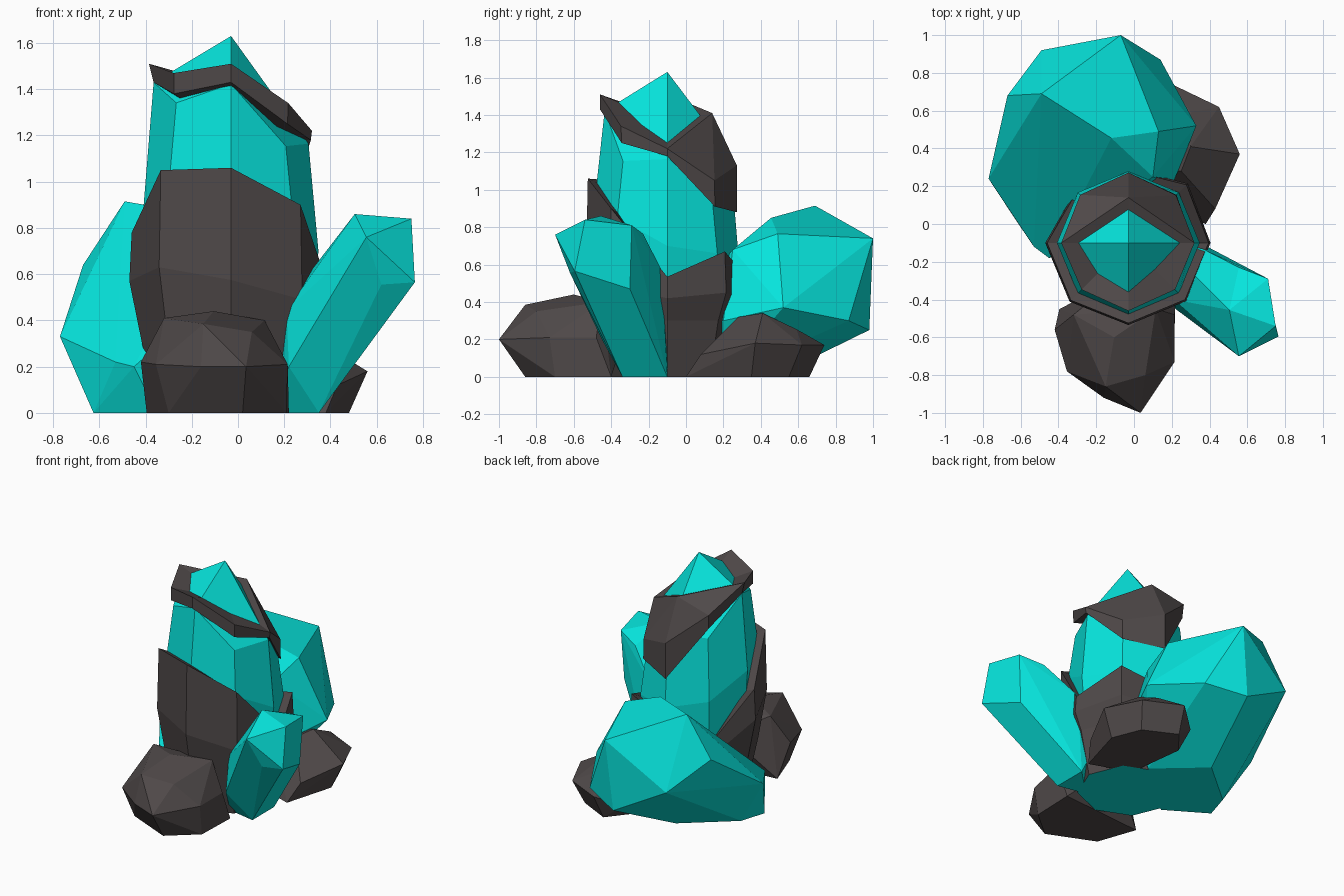
import bpy, bmesh, math

if "Cube" in bpy.data.objects:
    bpy.data.objects.remove(bpy.data.objects["Cube"])

def material(name, rgb):
    m = bpy.data.materials.new(name)
    m.diffuse_color = (*rgb, 1)
    m.use_nodes = True
    m.node_tree.nodes["Principled BSDF"].inputs["Base Color"].default_value = m.diffuse_color
    return m

TEAL = material("teal_crystal", (0.002, 0.78, 0.72))
ROCK = material("dark_rock", (0.078, 0.066, 0.066))
CX, CY = -0.03, -0.10            # axis of the central crystal

def finish(name, bm, mat):
    bmesh.ops.recalc_face_normals(bm, faces=bm.faces[:])
    me = bpy.data.meshes.new(name)
    bm.to_mesh(me)
    bm.free()
    me.materials.append(mat)
    ob = bpy.data.objects.new(name, me)
    bpy.context.collection.objects.link(ob)
    return ob

def hull(name, pts, mat):
    """Faceted stone: convex hull of a few corner points, near-flat facets merged."""
    bm = bmesh.new()
    for p in pts:
        bm.verts.new(p)
    res = bmesh.ops.convex_hull(bm, input=bm.verts[:])
    junk = [v for v in res["geom_interior"] if isinstance(v, bmesh.types.BMVert)]
    bmesh.ops.delete(bm, geom=junk, context='VERTS')
    bmesh.ops.dissolve_limit(bm, angle_limit=math.radians(8),
                             verts=bm.verts[:], edges=bm.edges[:])
    return finish(name, bm, mat)

def octagon(r, heights):
    """Eight points: right, back right, back, back left, left, front left, front, front right."""
    out = []
    for i in range(8):
        a = i * math.pi / 4
        z = heights[i] if isinstance(heights, list) else heights
        ri = r[i] if isinstance(r, list) else r
        out.append((CX + ri * math.cos(a), CY + ri * math.sin(a), z))
    return out

def loft(bm, rings):
    """Join octagon rings by quads and cap the first ring."""
    vs = [[bm.verts.new(p) for p in ring] for ring in rings]
    for a, b in zip(vs, vs[1:]):
        for i in range(8):
            j = (i + 1) % 8
            bm.faces.new((a[i], a[j], b[j], b[i]))
    bm.faces.new(vs[0][::-1])
    return vs

# central crystal: octagonal shaft with a lopsided four-sided tip
def tip_z(p):
    dx, dy = p[0] - CX, p[1] - CY
    return 1.63 - (1.39 * dx if dx > 0 else -0.60 * dx) - (1.32 * dy if dy > 0 else -0.62 * dy)

bm = bmesh.new()
shoulder = [(x, y, tip_z((x, y))) for x, y, _ in octagon(0.335, 0)]
waist = [0.70, 0.66, 0.68, 0.75, 0.90, 1.0, 1.03, 0.85]
vs = loft(bm, [octagon(0.32, 0), octagon(0.378, waist), shoulder])
apex = bm.verts.new((CX, CY, 1.63))
top = vs[-1]
for i in range(0, 8, 2):
    bm.faces.new((top[i], top[i + 1], top[(i + 2) % 8], apex))
finish("central_crystal", bm, TEAL)

# rock sleeve around the shaft with an uneven rim, low at the back
bm = bmesh.new()
rim = [0.535, 0.67, 0.58, 0.45, 0.78, 1.05, 1.06, 0.90]
mid = [0.42, 0.45, 0.42, 0.36, 0.57, 0.63, 0.575, 0.49]
out = [0.425, 0.435, 0.385, 0.385, 0.43, 0.43, 0.425, 0.425]
vs = loft(bm, [octagon(0.32, 0), octagon(0.385, 0.30), octagon([r + 0.01 for r in out], mid),
               octagon(out, rim), octagon(0.36, [z - 0.03 for z in rim])])
bm.faces.new(vs[-1])
finish("rock_sleeve", bm, ROCK)

# tilted rock cap that the crystal tip pokes through
bm = bmesh.new()
cap_top = [1.22, 1.05, 1.13, 1.35, 1.51, 1.47, 1.51, 1.34]
cap_low = [1.18, 0.91, 0.88, 1.25, 1.43, 1.38, 1.43, 1.25]
low_r = [0.345, 0.36, 0.372, 0.35, 0.335, 0.35, 0.36, 0.345]
top_r = [0.350, 0.357, 0.372, 0.36, 0.355, 0.35, 0.36, 0.35]
vs = loft(bm, [octagon(low_r, cap_low), octagon(top_r, cap_top)])
t = vs[-1]
peak = bm.verts.new((CX, 0.14, 1.41))
hub = bm.verts.new((CX, CY, 1.36))
for i in range(4):
    bm.faces.new((t[i], t[i + 1], peak))
for i in range(4, 8):
    bm.faces.new((t[i], t[(i + 1) % 8], hub))
bm.faces.new((t[4], hub, peak))
bm.faces.new((t[0], peak, hub))
bottom = next(f for f in bm.faces if len(f.verts) == 8)
bmesh.ops.poke(bm, faces=[bottom])
finish("rock_cap", bm, ROCK)

# large crystal leaning to the back left
hull("back_left_crystal", [
    (-.49, .69, .915), (-.12, .455, .85), (-.07, 1.0, .74), (.13, .49, .765),
    (-.49, .92, .45), (-.67, .68, .64), (-.77, .24, .33), (.14, .87, .30),
    (.33, .52, .37), (-.12, .98, .25), (-.625, .02, 0), (-.57, .20, 0),
    (-.53, -.12, .22), (-.45, -.18, .2), (-.35, -.15, 0), (-.45, .2, .44),
    (-.25, .47, 0), (.05, .2, 0), (.2, .2, .3), (-.13, .18, .57), (.1, .25, .68)], TEAL)

# slim crystal leaning to the front right
hull("right_crystal", [
    (.505, -.455, .86), (.71, -.29, .81), (.555, -.70, .76), (.765, -.595, .565),
    (.75, -.54, .84), (.62, -.62, .555), (.555, -.23, .765), (.36, -.13, .57),
    (.69, -.30, .47), (.395, -.42, .685), (.21, -.40, .445), (.22, -.45, .2),
    (.355, -.40, .16), (.35, -.34, 0), (.35, -.10, 0), (.15, -.30, 0),
    (.15, -.10, .4)], TEAL)

# boulder at the front
hull("front_boulder", [
    (.035, -1.0, .2), (-.16, -.92, .2), (-.355, -.78, .21), (-.42, -.56, .22),
    (.215, -.73, .21), (.215, -.48, .21), (-.15, -.86, .385), (.06, -.80, .35),
    (-.25, -.68, .39), (.07, -.635, .39), (-.105, -.60, .44), (-.32, -.48, .41),
    (.115, -.45, .40), (-.395, -.45, 0), (-.30, -.72, 0), (.02, -.86, 0),
    (.21, -.70, 0), (.22, -.40, 0), (-.1, -.3, .3)], ROCK)

# boulder at the back right
hull("back_right_boulder", [
    (.20, .74, .17), (.45, .62, .17), (.56, .37, .18), (.43, .08, .12),
    (.30, .41, .34), (.25, .28, .32), (.30, .59, .255), (.18, .66, 0),
    (.40, .55, 0), (.48, .35, 0), (.38, 0, 0), (.05, .30, .30),
    (.05, .62, .1), (.1, .1, 0), (.05, .5, 0)], ROCK)
